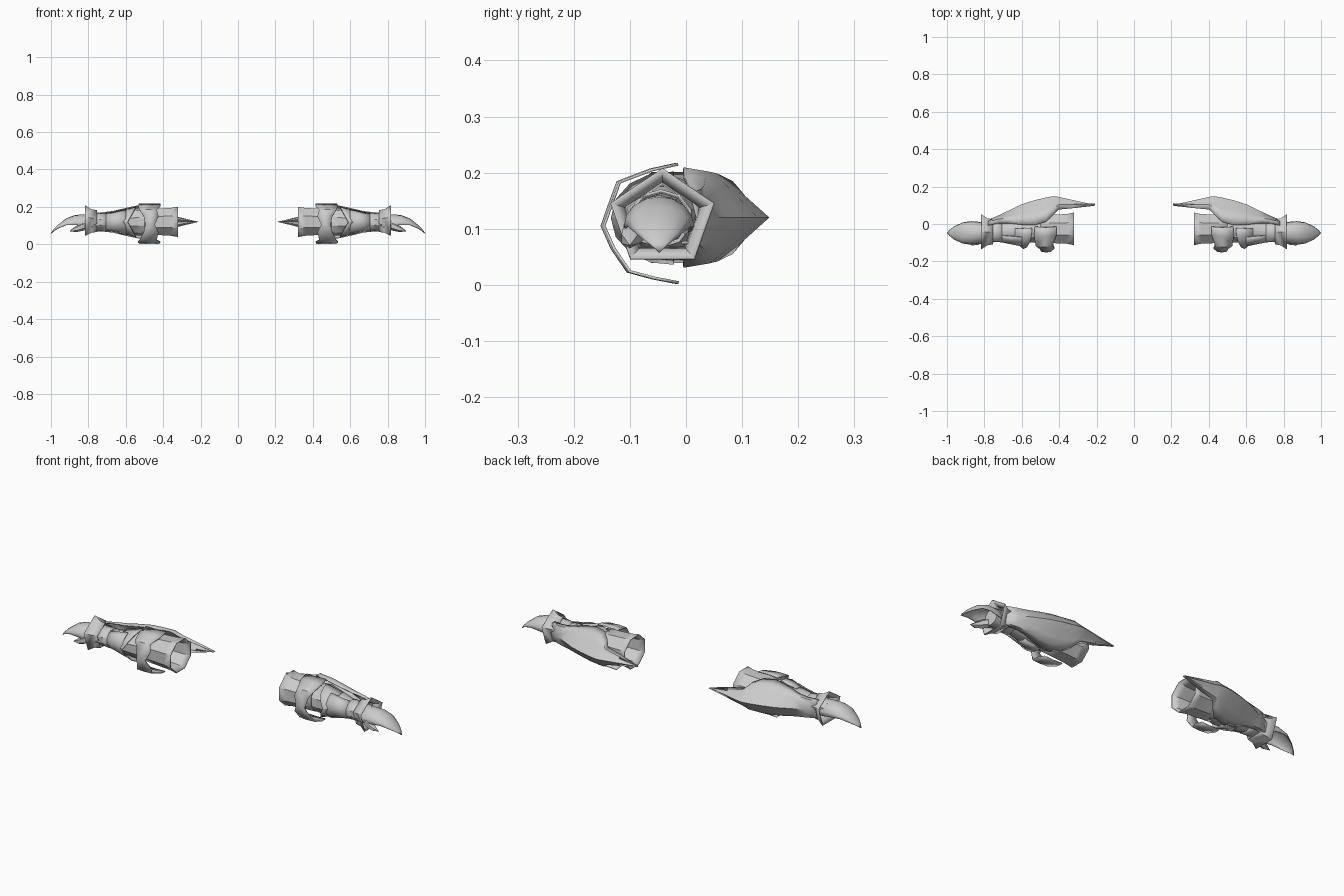
import bpy, bmesh, math

cube = bpy.data.objects.get("Cube")
if cube:
    bpy.data.objects.remove(cube)

steel = bpy.data.materials.new("plain grey")
steel.use_nodes = True
GREY = (0.6, 0.6, 0.6, 1)
steel.diffuse_color = GREY
steel.node_tree.nodes["Principled BSDF"].inputs["Base Color"].default_value = GREY


def loft(name, rows, closed=False, caps=False, thick=0.005, angle=35):
    """Skin rows of points, then mirror the part to the other arm."""
    bm = bmesh.new()
    vs = [[bm.verts.new(p) for p in row] for row in rows]
    n = len(vs[0])
    for a, b in zip(vs, vs[1:]):
        for i in range(n if closed else n - 1):
            j = (i + 1) % n
            bm.faces.new((a[i], a[j], b[j], b[i]))
    if caps:
        bm.faces.new(vs[0])
        bm.faces.new(vs[-1])
    bmesh.ops.remove_doubles(bm, verts=bm.verts[:], dist=0.0004)
    bmesh.ops.recalc_face_normals(bm, faces=bm.faces[:])
    me = bpy.data.meshes.new(name)
    bm.to_mesh(me)
    bm.free()
    me.materials.append(steel)
    ob = bpy.data.objects.new(name, me)
    bpy.context.collection.objects.link(ob)
    bpy.ops.object.select_all(action='DESELECT')
    ob.select_set(True)
    bpy.context.view_layer.objects.active = ob
    bpy.ops.object.shade_smooth_by_angle(angle=math.radians(angle))
    if thick:
        sol = ob.modifiers.new("thickness", 'SOLIDIFY')
        sol.thickness = thick
        sol.offset = 0
    ob.modifiers.new("other_arm", 'MIRROR')
    return ob


def arc(x, cy, cz, ry, rz, n, start=0, sweep=360, skew=0):
    """Points on an ellipse across the arm; 0 degrees is up, 90 is forward."""
    full = sweep == 360
    pts = []
    for i in range(n):
        a = math.radians(start + sweep * i / (n if full else n - 1))
        pts.append((x + skew * abs(math.cos(a)), cy - ry * math.sin(a), cz + rz * math.cos(a)))
    return pts


# Flared open cuff at the elbow end
loft("elbow_cuff", [arc(x, -0.026, 0.12, ry, rz, 8, 22.5) for x, ry, rz in
     ((0.32, 0.092, 0.085), (0.36, 0.083, 0.078), (0.44, 0.08, 0.073), (0.50, 0.078, 0.07))], True)

# Arm core inside the plates
loft("arm_core", [arc(x, cy, cz, ry, rz, 10) for x, cy, cz, ry, rz in
     ((0.41, -0.026, 0.12, 0.052, 0.05), (0.46, -0.026, 0.12, 0.07, 0.068),
      (0.54, -0.025, 0.12, 0.078, 0.074), (0.61, -0.035, 0.119, 0.068, 0.062),
      (0.69, -0.042, 0.118, 0.053, 0.047), (0.82, -0.045, 0.118, 0.045, 0.042))],
     True, True, 0)

# Back shell with a long rear spike: x, edge y, edge height, mid y, mid height, ridge y
shell = []
for x, ey, eh, my, mh, ry in (
        (0.21, 0.10, 0, 0.10, 0, 0.10), (0.32, 0.085, 0.024, 0.105, 0.014, 0.124),
        (0.405, 0.077, 0.04, 0.11, 0.027, 0.143), (0.43, 0.05, 0.068, 0.098, 0.042, 0.146),
        (0.47, 0.012, 0.084, 0.082, 0.052, 0.139), (0.53, -0.005, 0.087, 0.07, 0.056, 0.125),
        (0.60, -0.004, 0.072, 0.056, 0.05, 0.103), (0.67, 0.004, 0.055, 0.042, 0.037, 0.069),
        (0.725, 0.004, 0.049, 0.029, 0.031, 0.043), (0.78, -0.008, 0.045, 0.013, 0.027, 0.02)):
    half = [(ey, eh), ((ey + my) / 2 + 0.008, (eh + mh) / 2 + 0.008 * min(1, eh / 0.05)), (my, mh)]
    shell.append([(x, y, 0.12 + h) for y, h in half] + [(x, ry, 0.12)]
                 + [(x, y, 0.12 - h) for y, h in reversed(half)])
loft("back_shell", shell, angle=45)

# Clasp band around the front: y, z, inner x, outer x
band = ((-0.014, 0.215, 0.415, 0.53), (-0.06, 0.205, 0.415, 0.535), (-0.118, 0.183, 0.435, 0.525),
        (-0.130, 0.150, 0.425, 0.505), (-0.146, 0.105, 0.445, 0.495), (-0.128, 0.065, 0.425, 0.505),
        (-0.10, 0.024, 0.435, 0.525), (-0.055, 0.012, 0.415, 0.535), (-0.013, 0.004, 0.42, 0.525))
loft("clasp_band", [[(a, y, z), ((a + b) / 2, y - 0.004, z), (b, y, z)] for y, z, a, b in band], angle=40)

# Overlapping forearm plates
loft("forearm_plate", [arc(x, -0.03, 0.119, ry, rz, 9, -5, 190, s) for x, ry, rz, s in
     ((0.59, 0.102, 0.081, -0.045), (0.61, 0.086, 0.071, -0.03), (0.635, 0.073, 0.061, 0))])
loft("forearm_panel", [arc(x, -0.036, 0.119, ry, rz, 7, 25, 130) for x, ry, rz in
     ((0.60, 0.081, 0.072), (0.66, 0.069, 0.057), (0.705, 0.06, 0.05))])

# Wrist strap and five-sided flared wrist cuff
loft("wrist_strap", [arc(x, -0.045, 0.118, ry, rz, 10) for x, ry, rz in
     ((0.705, 0.054, 0.047), (0.735, 0.051, 0.045), (0.77, 0.055, 0.05))], True)
loft("wrist_cuff", [arc(x, -0.042, 0.118, r, r * 0.92, 5) for x, r in
     ((0.755, 0.068), (0.785, 0.074), (0.817, 0.096))], True, thick=0.004)

# Curved pointed hand plate, open below: x, half width, top z, edge z
hand = []
for x, w, top, edge in ((0.77, 0.047, 0.152, 0.09), (0.82, 0.057, 0.158, 0.096),
                        (0.87, 0.061, 0.155, 0.104), (0.915, 0.055, 0.138, 0.104),
                        (0.96, 0.034, 0.104, 0.086), (0.985, 0.015, 0.078, 0.071),
                        (1.0, 0, 0.058, 0.058)):
    hand.append([(x, -0.048 - w * math.cos(math.pi * i / 8),
                  edge + (top - edge) * math.sin(math.pi * i / 8)) for i in range(9)])
loft("hand_plate", hand, thick=0.004, angle=50)

# Thumb claw below the hand plate
loft("thumb_claw", [arc(x, cy, cz, r, r, 6) for x, cy, cz, r in
     ((0.79, -0.07, 0.108, 0.022), (0.83, -0.09, 0.096, 0.024),
      (0.865, -0.1, 0.082, 0.017), (0.90, -0.1, 0.071, 0.001))], True, True, 0, 50)
